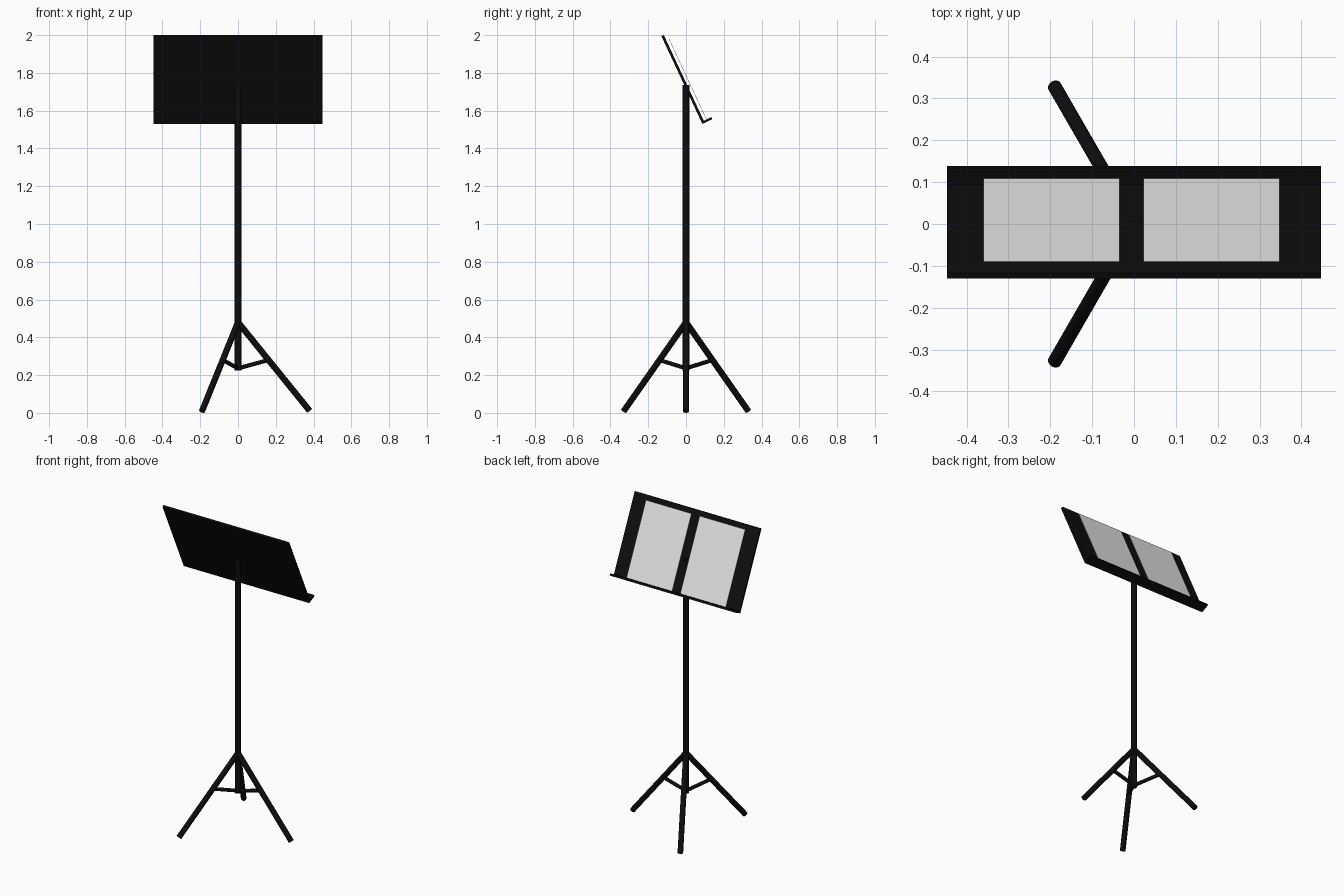
import bpy, bmesh, math
from mathutils import Matrix, Vector

if "Cube" in bpy.data.objects:
    bpy.data.objects.remove(bpy.data.objects["Cube"])


def material(name, value):
    m = bpy.data.materials.new(name)
    m.use_nodes = True
    color = (value, value, value, 1)
    m.diffuse_color = color
    m.node_tree.nodes["Principled BSDF"].inputs["Base Color"].default_value = color
    return m


black = material("black metal", 0.004)
white = material("white paper", 0.8)


def finish(name, bm, mat):
    mesh = bpy.data.meshes.new(name)
    bm.to_mesh(mesh)
    bm.free()
    mesh.materials.append(mat)
    obj = bpy.data.objects.new(name, mesh)
    bpy.context.collection.objects.link(obj)
    return obj


def rod(name, start, end, radius):
    start, end = Vector(start), Vector(end)
    axis = end - start
    place = Matrix.Translation((start + end) / 2) @ axis.to_track_quat("Z", "Y").to_matrix().to_4x4()
    bm = bmesh.new()
    bmesh.ops.create_cone(bm, cap_ends=True, segments=24, radius1=radius, radius2=radius,
                          depth=axis.length, matrix=place)
    obj = finish(name, bm, black)
    bpy.ops.object.select_all(action="DESELECT")
    obj.select_set(True)
    bpy.context.view_layer.objects.active = obj
    bpy.ops.object.shade_smooth_by_angle(angle=math.radians(40))


# Desk frame: x across, y down the slope, z out of the reading side
tilt = math.radians(25)
desk = Matrix.Translation((0, -0.13, 1.994)) @ Matrix.Rotation(tilt - math.pi / 2, 4, "X")


def slab(name, low, high, mat):
    low, high = Vector(low), Vector(high)
    bm = bmesh.new()
    bmesh.ops.create_cube(bm, size=1, matrix=desk @ Matrix.Translation((low + high) / 2)
                          @ Matrix.Diagonal((*(high - low), 1)))
    return finish(name, bm, mat)


# Tilted desk with its ledge
half = 0.447
slab("desk_plate", (-half, 0, 0), (half, 0.512, 0.014), black)
slab("desk_ledge", (-half, 0.5, 0), (half, 0.512, 0.058), black)

# Two sheets held just off the plate
for name, left in (("right_sheet", -0.36), ("left_sheet", 0.023)):
    slab(name, (left, 0.03, 0.029), (left + 0.325, 0.499, 0.031), white)

# Central post
rod("post", (0, 0, 0.225), (0, 0, 1.735), 0.018)

# Tripod legs and their braces
for i, side in enumerate(("left", "back_right", "front_right")):
    a = i * math.tau / 3
    c, s = math.cos(a), math.sin(a)
    rod(side + "_leg", (0, 0, 0.48), (0.38 * c, 0.38 * s, 0.0105), 0.0165)
    rod(side + "_brace", (0, 0, 0.236), (0.162 * c, 0.162 * s, 0.28), 0.011)
